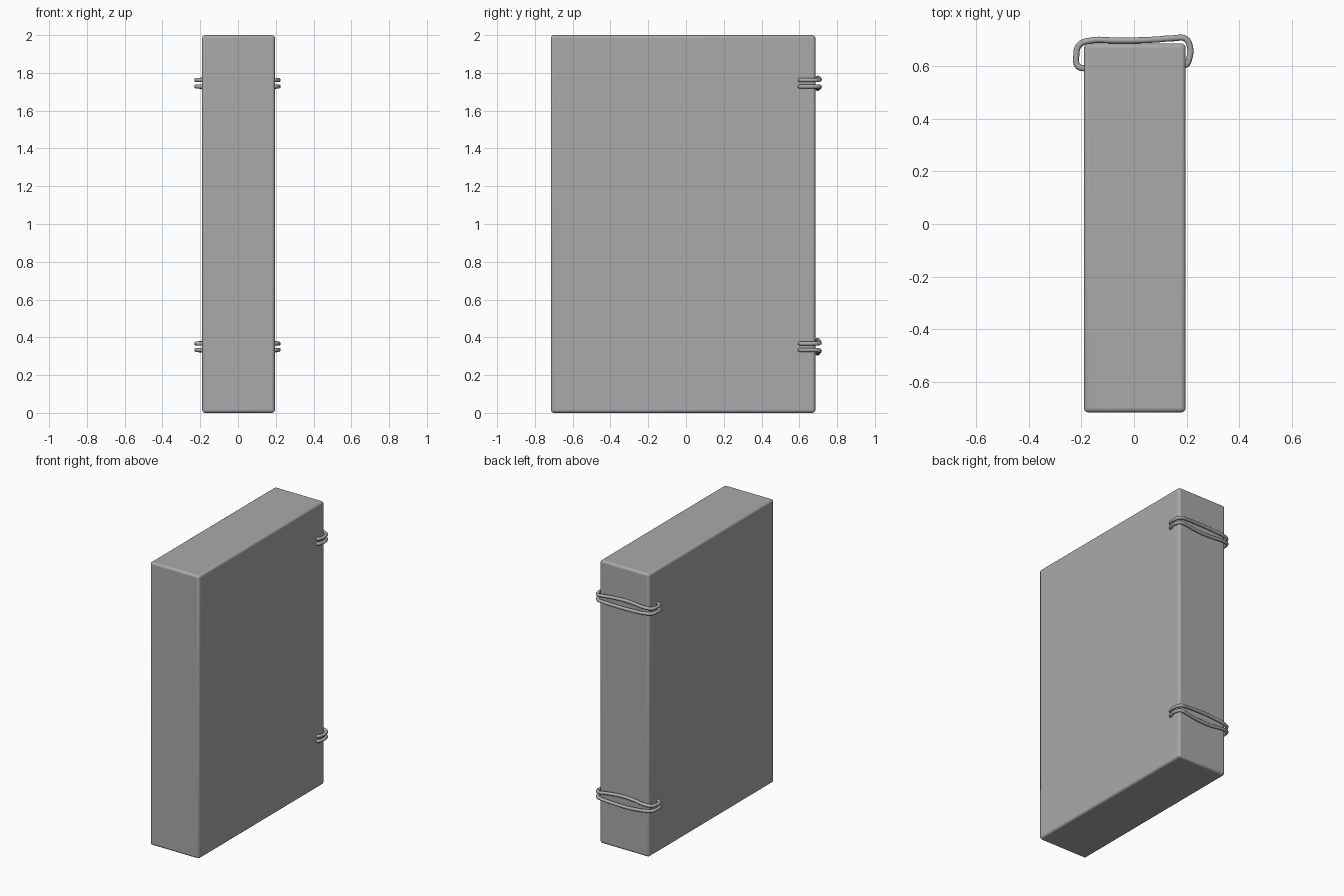
import bpy
import math

cube = bpy.data.objects.get("Cube")
if cube:
    bpy.data.objects.remove(cube, do_unlink=True)

grey = bpy.data.materials.new("plain_grey")
grey.use_nodes = True
colour = (0.4, 0.4, 0.4, 1)
grey.diffuse_color = colour
grey.node_tree.nodes["Principled BSDF"].inputs["Base Color"].default_value = colour

# Solid slab with softly rounded edges
bpy.ops.mesh.primitive_cube_add(size=1, location=(0.003, -0.015, 1))
block = bpy.context.object
block.name = "block"
block.scale = (0.385, 1.4, 2)
bpy.ops.object.transform_apply(location=False, rotation=False, scale=True)
bevel = block.modifiers.new("rounded_edges", "BEVEL")
bevel.width = 0.016
bevel.segments = 4
block.data.materials.append(grey)
bpy.ops.object.shade_smooth_by_angle(angle=math.radians(40))

# Cord path around the back: x, y, and how far the strand bows away (0 to 1)
PATH = [(-0.18, 0.59, 0), (-0.212, 0.598, 0), (-0.219, 0.64, 0),
        (-0.207, 0.68, 0.05), (-0.16, 0.697, 0.3), (-0.08, 0.697, 0.8),
        (0, 0.697, 1), (0.08, 0.7, 0.8), (0.15, 0.705, 0.4),
        (0.195, 0.703, 0.1), (0.213, 0.67, 0), (0.21, 0.63, 0),
        (0.198, 0.605, 0), (0.18, 0.602, 0)]


def strand(name, z, bow):
    curve = bpy.data.curves.new(name, "CURVE")
    curve.dimensions = "3D"
    curve.bevel_depth = 0.0115
    curve.bevel_resolution = 3
    curve.resolution_u = 6
    curve.use_fill_caps = True
    spline = curve.splines.new("BEZIER")
    spline.bezier_points.add(len(PATH) - 1)
    for point, (x, y, spread) in zip(spline.bezier_points, PATH):
        point.co = (x, y, z + bow * spread)
        point.handle_left_type = point.handle_right_type = "AUTO"
    curve.materials.append(grey)
    obj = bpy.data.objects.new(name, curve)
    bpy.context.collection.objects.link(obj)


# Two pairs of cord strands
for level, height, bow in (("upper", 1.745, 0.012), ("lower", 0.35, 0.018)):
    strand(level + "_cord_top_strand", height + 0.017, bow)
    strand(level + "_cord_bottom_strand", height - 0.017, -bow)
